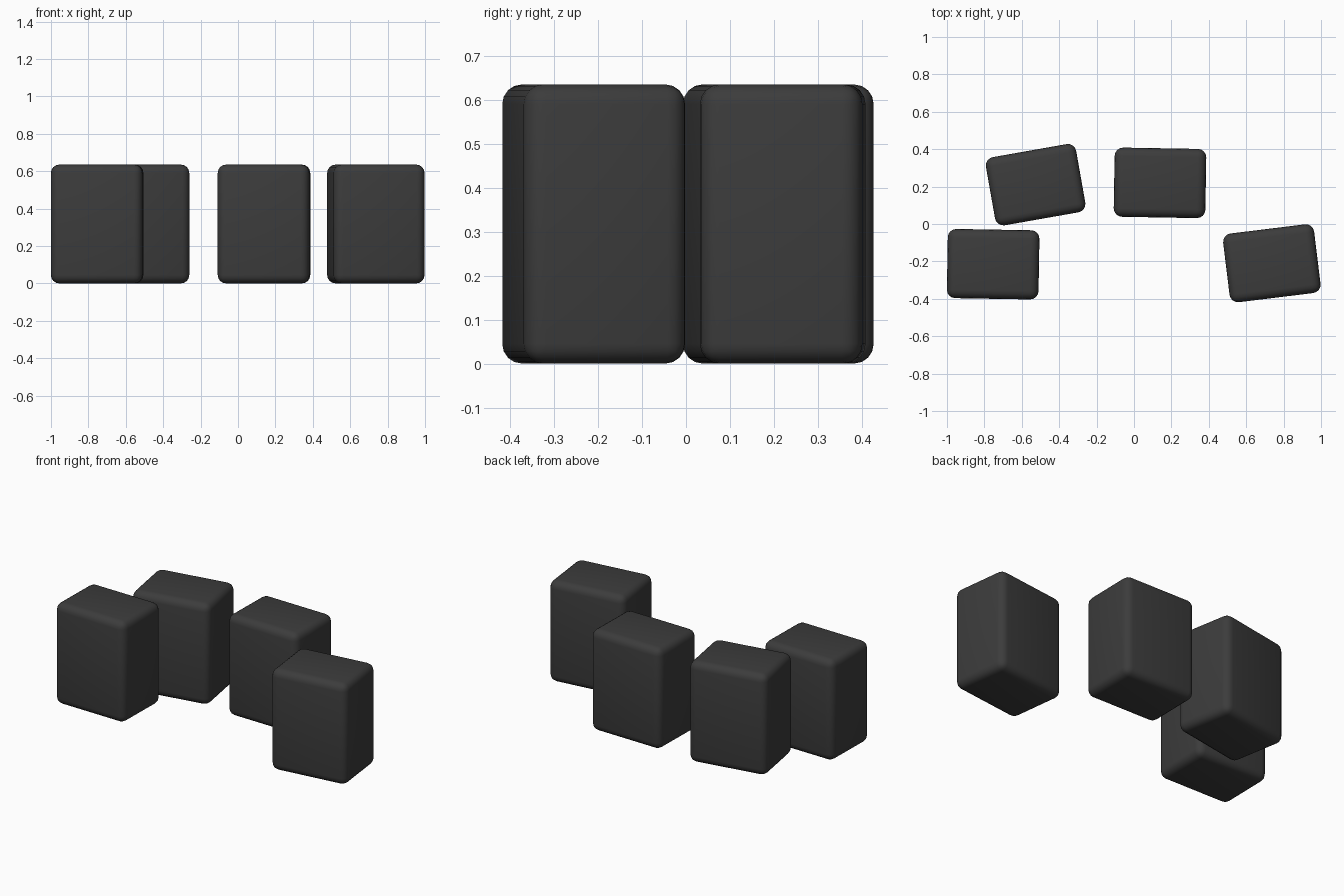
import bpy
from math import radians

cube = bpy.data.objects.get("Cube")
if cube:
    bpy.data.objects.remove(cube, do_unlink=True)

SIZE = (0.49, 0.37, 0.635)

# Dark charcoal finish shared by every block
charcoal = bpy.data.materials.new("charcoal")
charcoal.use_nodes = True
color = (0.045, 0.045, 0.045, 1)
charcoal.diffuse_color = color
charcoal.node_tree.nodes["Principled BSDF"].inputs["Base Color"].default_value = color


def rounded_block(name, x, y, angle):
    """Upright block with softened edges, turned about its vertical axis."""
    bpy.ops.mesh.primitive_cube_add(size=1, location=(x, y, SIZE[2] / 2))
    block = bpy.context.object
    block.name = name
    block.scale = SIZE
    bpy.ops.object.transform_apply(location=False, rotation=False, scale=True)
    block.rotation_euler.z = radians(angle)
    block.data.materials.append(charcoal)
    bevel = block.modifiers.new("soft_edges", 'BEVEL')
    bevel.width = 0.045
    bevel.segments = 4
    bpy.ops.object.shade_smooth()


# Four blocks in a loose arc
rounded_block("outer_right_block", -0.753, -0.215, -1)
rounded_block("inner_right_block", -0.526, 0.21, 10)
rounded_block("inner_left_block", 0.139, 0.22, -1)
rounded_block("outer_left_block", 0.737, -0.21, 7)
